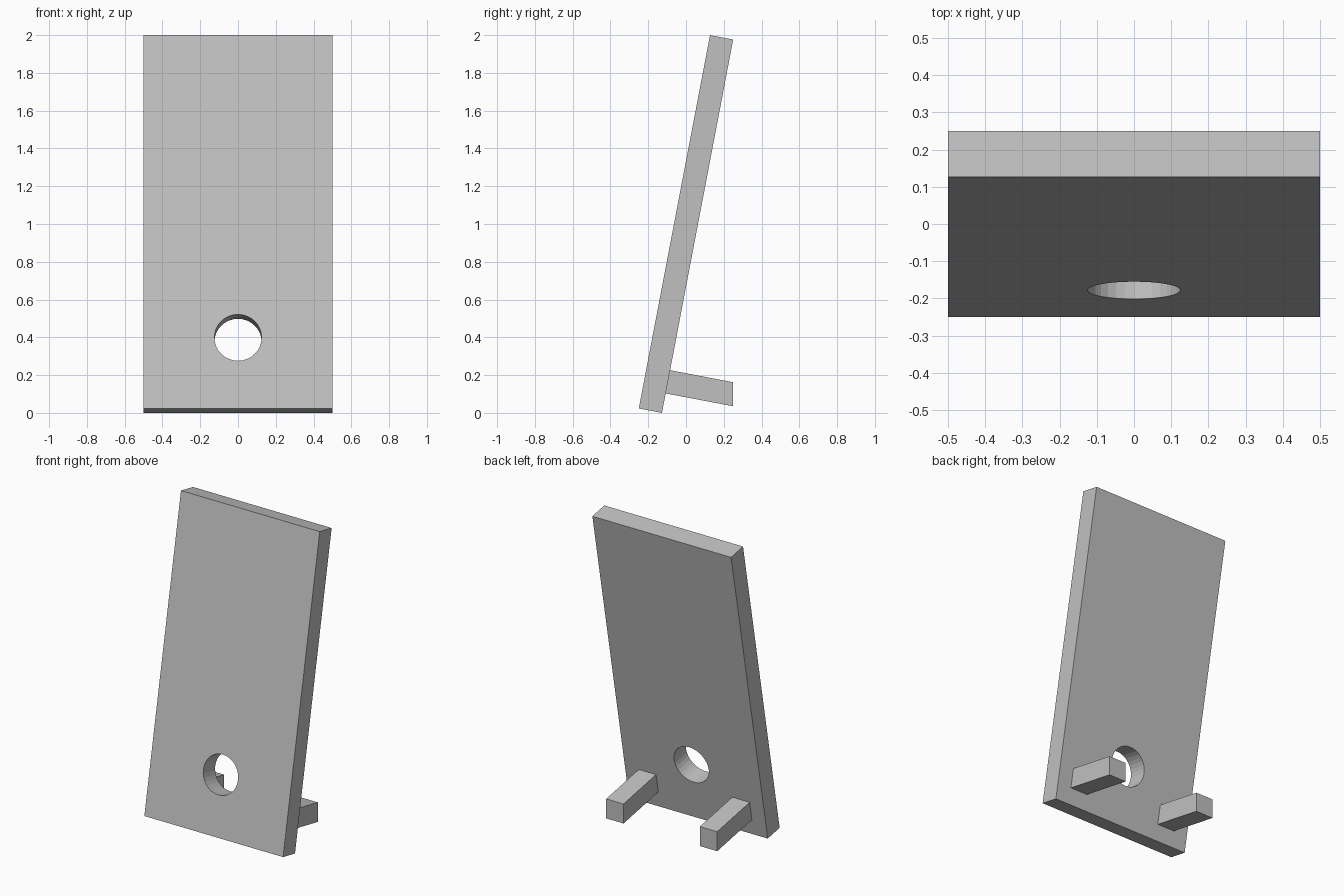
import bpy, math
from mathutils import Matrix, Vector

cube = bpy.data.objects.get("Cube")
if cube:
    bpy.data.objects.remove(cube, do_unlink=True)

TILT = math.radians(10.8)
WIDTH, THICK, LENGTH = 1.0, 0.125, 2.012
HOLE_RADIUS, HOLE_HEIGHT = 0.125, 0.382
LEG_X, LEG_WIDTH, LEG_HEIGHT = 0.3375, 0.125, 0.125
LEG_BASE, LEG_END_Y = 0.105, 0.25

# Board space: origin on the lower front edge, z runs up the slope, y into the board
board_space = (Matrix.Translation((0, -0.25, THICK * math.sin(TILT)))
               @ Matrix.Rotation(-TILT, 4, 'X'))

grey = bpy.data.materials.new("light grey")
grey.use_nodes = True
grey.diffuse_color = (0.53, 0.53, 0.53, 1)
grey.node_tree.nodes["Principled BSDF"].inputs["Base Color"].default_value = (0.53, 0.53, 0.53, 1)


def prism(name, profile, x, width):
    """Extrude a (y, z) profile along x, centred on the given x."""
    n = len(profile)
    verts = [(x + s * width / 2, y, z) for s in (-1, 1) for y, z in profile]
    faces = [tuple(reversed(range(n))), tuple(range(n, 2 * n))]
    faces += [(i, (i + 1) % n, n + (i + 1) % n, n + i) for i in range(n)]
    mesh = bpy.data.meshes.new(name)
    mesh.from_pydata(verts, [], faces)
    mesh.materials.append(grey)
    obj = bpy.data.objects.new(name, mesh)
    bpy.context.collection.objects.link(obj)
    return obj


# Leaning board
board = prism("board", [(0, 0), (THICK, 0), (THICK, LENGTH), (0, LENGTH)], 0, WIDTH)
board.data.transform(board_space)

# Round hole square to the board
bpy.ops.mesh.primitive_cylinder_add(vertices=32, radius=HOLE_RADIUS, depth=4 * THICK)
cutter = bpy.context.object
cutter.name = "hole_cutter"
cutter.hide_render = True
cutter.data.materials.append(grey)
cutter.data.transform(board_space @ Matrix.Translation((0, THICK / 2, HOLE_HEIGHT))
                      @ Matrix.Rotation(math.pi / 2, 4, 'X'))
hole = board.modifiers.new("hole", 'BOOLEAN')
hole.operation, hole.solver, hole.object = 'DIFFERENCE', 'EXACT', cutter
bpy.context.view_layer.objects.active = board
bpy.ops.object.modifier_apply(modifier=hole.name)
bpy.data.objects.remove(cutter, do_unlink=True)

# Rear legs, square to the board with upright cut ends
roots = [board_space @ Vector((0, THICK, LEG_BASE + h)) for h in (0, LEG_HEIGHT)]
low, high = [(p.y, p.z) for p in roots]


def leg_end(root):
    return (LEG_END_Y, root[1] - (LEG_END_Y - root[0]) * math.tan(TILT))


for side, name in ((1, "left_leg"), (-1, "right_leg")):
    prism(name, [low, leg_end(low), leg_end(high), high], side * LEG_X, LEG_WIDTH)
